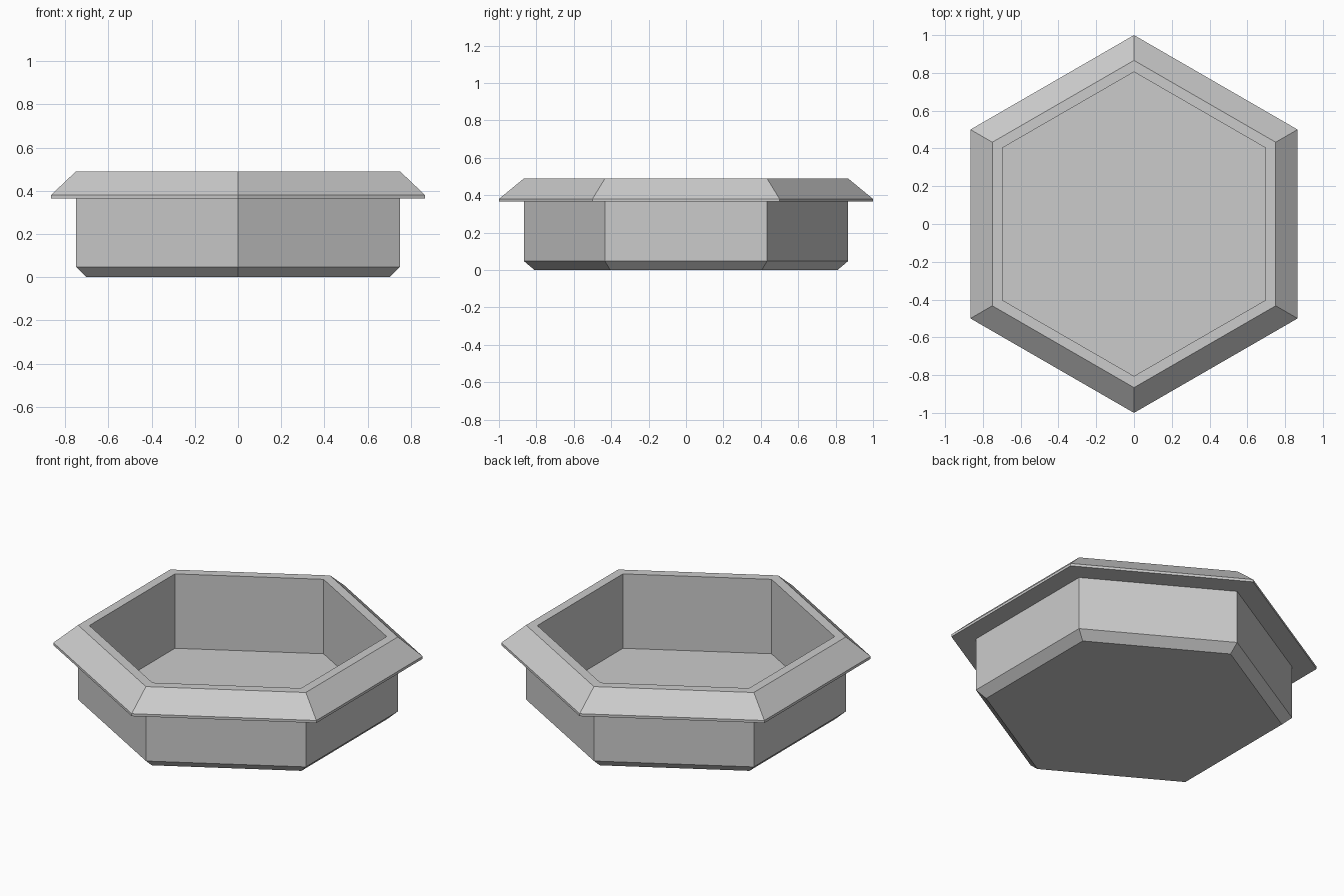
import bpy
import bmesh
from math import cos, sin, pi

cube = bpy.data.objects.get("Cube")
if cube:
    bpy.data.objects.remove(cube, do_unlink=True)

# Plain grey material
grey = bpy.data.materials.new("plain grey")
grey.use_nodes = True
colour = (0.6, 0.6, 0.6, 1)
grey.diffuse_color = colour
grey.node_tree.nodes["Principled BSDF"].inputs["Base Color"].default_value = colour

SIDES = 6

# Corner radius and height, from the base up the outside and down the inside
PROFILE = [
    (0.81, 0.0), (0.866, 0.047),    # bevelled foot
    (0.866, 0.365), (1.0, 0.365),   # wall and flange underside
    (1.0, 0.38), (0.866, 0.49),     # flange lip and slope
    (0.805, 0.49), (0.805, 0.047),  # rim top and inner wall
]


def lathe(name, profile, material):
    """Sweep a profile round a pointed-front polygon and cap both ends."""
    bm = bmesh.new()
    rings = []
    for radius, z in profile:
        angles = [pi / 2 + 2 * pi * i / SIDES for i in range(SIDES)]
        rings.append([bm.verts.new((radius * cos(a), radius * sin(a), z)) for a in angles])
    for low, high in zip(rings, rings[1:]):
        for i in range(SIDES):
            j = (i + 1) % SIDES
            bm.faces.new((low[i], low[j], high[j], high[i]))
    bm.faces.new(rings[0][::-1])
    bm.faces.new(rings[-1])
    bmesh.ops.recalc_face_normals(bm, faces=bm.faces)
    mesh = bpy.data.meshes.new(name)
    bm.to_mesh(mesh)
    bm.free()
    mesh.materials.append(material)
    obj = bpy.data.objects.new(name, mesh)
    bpy.context.collection.objects.link(obj)
    return obj


# Hexagonal tray with flanged rim
lathe("hexagonal_tray", PROFILE, grey)
